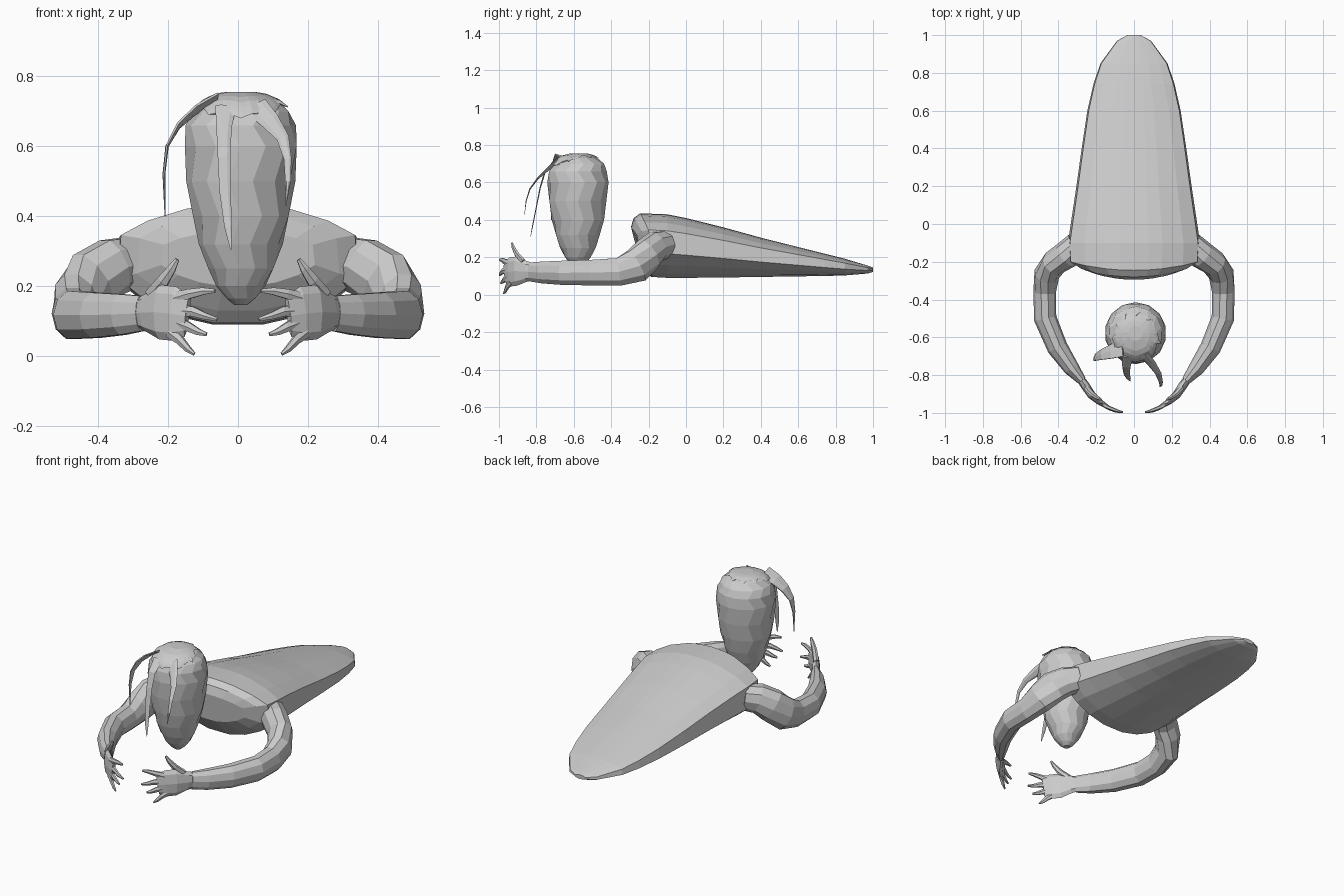
import bpy, bmesh, math
from mathutils import Vector

grey = bpy.data.materials.new("plain grey")
grey.diffuse_color = (0.6, 0.6, 0.6, 1)


def skin(name, rings):
    """Join closed rings of equal length into a capped flat-shaded solid."""
    bm = bmesh.new()
    loops = [[bm.verts.new(p) for p in r] for r in rings]
    n = len(loops[0])
    for r, s in zip(loops, loops[1:]):
        for i in range(n):
            bm.faces.new((r[i], r[(i + 1) % n], s[(i + 1) % n], s[i]))
    bm.faces.new(loops[0][::-1])
    bm.faces.new(loops[-1])
    bmesh.ops.recalc_face_normals(bm, faces=bm.faces)
    me = bpy.data.meshes.new(name)
    bm.to_mesh(me)
    bm.free()
    me.materials.append(grey)
    ob = bpy.data.objects.new(name, me)
    bpy.context.collection.objects.link(ob)
    return ob


def limb(name, stations, up=(0, 0, 1), sides=8, flip=1):
    """Tapered tube; a station is x, y, z, half thickness, half height along up."""
    pts = [Vector((s[0] * flip, s[1], s[2])) for s in stations]
    rings = []
    for i, (p, s) in enumerate(zip(pts, stations)):
        t = (pts[min(i + 1, len(pts) - 1)] - pts[max(i - 1, 0)]).normalized()
        v = Vector(up)
        v = (v - t * v.dot(t)).normalized()
        u = t.cross(v)
        rings.append([p + u * s[3] * math.cos(a) + v * s[4] * math.sin(a)
                      for a in (2 * math.pi * k / sides for k in range(sides))])
    return skin(name, rings)


# Body: broad shoulders tapering to the back; y, half width, bottom z, top z, lean
HALF = [(0, 1), (.22, .99), (.43, .96), (.75, .86), (.97, .74),
        (1, .38), (.78, .2), (.5, .07), (.2, 0), (0, 0)]
SECTION = HALF + [(-x, z) for x, z in HALF[-2:0:-1]]
BODY = [(-.295, .22, .2, .36, .02), (-.28, .29, .13, .41, .06),
        (-.245, .345, .095, .435, .06), (-.1, .35, .09, .43, 0),
        (0, .335, .09, .41, 0), (.2, .305, .092, .36, 0), (.4, .277, .095, .305, 0),
        (.6, .247, .098, .255, 0), (.74, .215, .1, .22, 0), (.85, .178, .103, .192, 0),
        (.97, .09, .113, .156, 0), (1, .035, .122, .146, 0)]
skin("body", [[(x * w, y + lean * (1 - z) + .03 * x * x * (y < -.2), b + z * (t - b))
               for x, z in SECTION] for y, w, b, t, lean in BODY])

# Head: long egg with its narrow end down
HX, HY, SEG = .008, -.578, 14
EGG = [(.146, .018), (.165, .042), (.2, .07), (.25, .095), (.32, .12), (.4, .14),
       (.5, .156), (.6, .164), (.66, .158), (.7, .14), (.73, .108), (.748, .065), (.754, .02)]


def egg_radius(z):
    for (z0, r0), (z1, r1) in zip(EGG, EGG[1:]):
        if z <= z1:
            return r0 + (r1 - r0) * (z - z0) / (z1 - z0)
    return EGG[-1][1]


skin("head", [[(HX + r * math.cos(a), HY + r * math.sin(a), z)
               for a in (2 * math.pi * (k + .5 * (j % 2)) / SEG for k in range(SEG))]
              for j, (z, r) in enumerate(EGG)])

# Hair cap: thin shell over the crown, its uneven rim lower at the front
CAP = 28
rings = []
for j in range(6):
    ring = []
    for k in range(CAP):
        a = 2 * math.pi * k / CAP
        front = max(0, -math.sin(a))
        rim = .738 - .05 * front - .012 * (k % 3 == 0)
        z = rim + (.752 - rim) * j / 5
        r = egg_radius(z) + .004
        ring.append((HX + r * math.cos(a), HY + r * math.sin(a), z + .004))
    rings.append(ring)
skin("hair_cap", rings)

# Loose hair strands falling in front of the head
STRANDS = {
    "hair_strand_side": [(-.06, -.66, .738, .006, .05), (-.12, -.675, .705, .006, .045),
                         (-.17, -.69, .66, .006, .034), (-.203, -.705, .6, .005, .022),
                         (-.212, -.715, .52, .004, .012), (-.209, -.72, .40, .001, .002)],
    "hair_strand_middle": [(-.035, -.70, .715, .03, .006), (-.04, -.755, .655, .022, .005),
                           (-.04, -.78, .57, .018, .004), (-.037, -.80, .47, .016, .003),
                           (-.028, -.82, .37, .011, .003), (-.02, -.832, .305, .002, .001)],
    "hair_strand_far": [(.05, -.69, .715, .035, .006), (.09, -.735, .675, .028, .006),
                        (.128, -.79, .625, .018, .005), (.142, -.835, .565, .011, .004),
                        (.143, -.855, .5, .008, .003), (.137, -.863, .43, .001, .001)],
}
for name, path in STRANDS.items():
    limb(name, path, (0, -1, .3), 6)
limb("hair_tuft", [(.07, -.6, .745, .03, .006), (.115, -.62, .728, .02, .006),
                   (.142, -.63, .713, .002, .002)], sides=6)

# Arms and hands, mirrored left and right
ARM = [(.30, -.11, .27, .07, .075), (.36, -.165, .255, .075, .085), (.42, -.205, .215, .07, .095),
       (.462, -.265, .155, .068, .095), (.473, -.36, .122, .06, .078), (.47, -.5, .118, .06, .072),
       (.405, -.655, .117, .055, .068), (.33, -.765, .119, .042, .061), (.275, -.83, .122, .024, .053)]
PALM = [(.29, -.81, .122, .02, .044), (.262, -.85, .124, .024, .055), (.225, -.905, .126, .022, .078),
        (.185, -.94, .122, .017, .078), (.145, -.965, .115, .011, .06)]
FINGERS = {
    "thumb": [(.25, -.87, .175, .014, .02), (.215, -.905, .215, .012, .02),
              (.19, -.922, .25, .01, .014), (.174, -.93, .277, .005, .007)],
    "index_finger": [(.18, -.945, .165, .012, .022), (.14, -.97, .178, .011, .016),
                     (.1, -.985, .186, .009, .012), (.066, -.995, .187, .005, .006)],
    "middle_finger": [(.17, -.95, .13, .012, .02), (.13, -.975, .128, .011, .016),
                      (.095, -.99, .115, .009, .011), (.06, -.996, .105, .005, .006)],
    "ring_finger": [(.17, -.95, .095, .012, .02), (.14, -.97, .083, .011, .015),
                    (.115, -.98, .07, .009, .011), (.09, -.99, .062, .005, .006)],
    "little_finger": [(.195, -.935, .07, .012, .02), (.165, -.955, .045, .011, .014),
                      (.145, -.965, .022, .009, .011), (.125, -.975, .006, .004, .005)],
}
for side, flip in (("left", 1), ("right", -1)):
    limb(side + "_arm", ARM, sides=10, flip=flip)
    limb(side + "_palm", PALM, sides=8, flip=flip)
    for name, path in FINGERS.items():
        up = (.6, 0, .8) if name == "thumb" else (0, 0, 1)
        limb(side + "_" + name, path, (up[0] * flip, up[1], up[2]), 6, flip)
